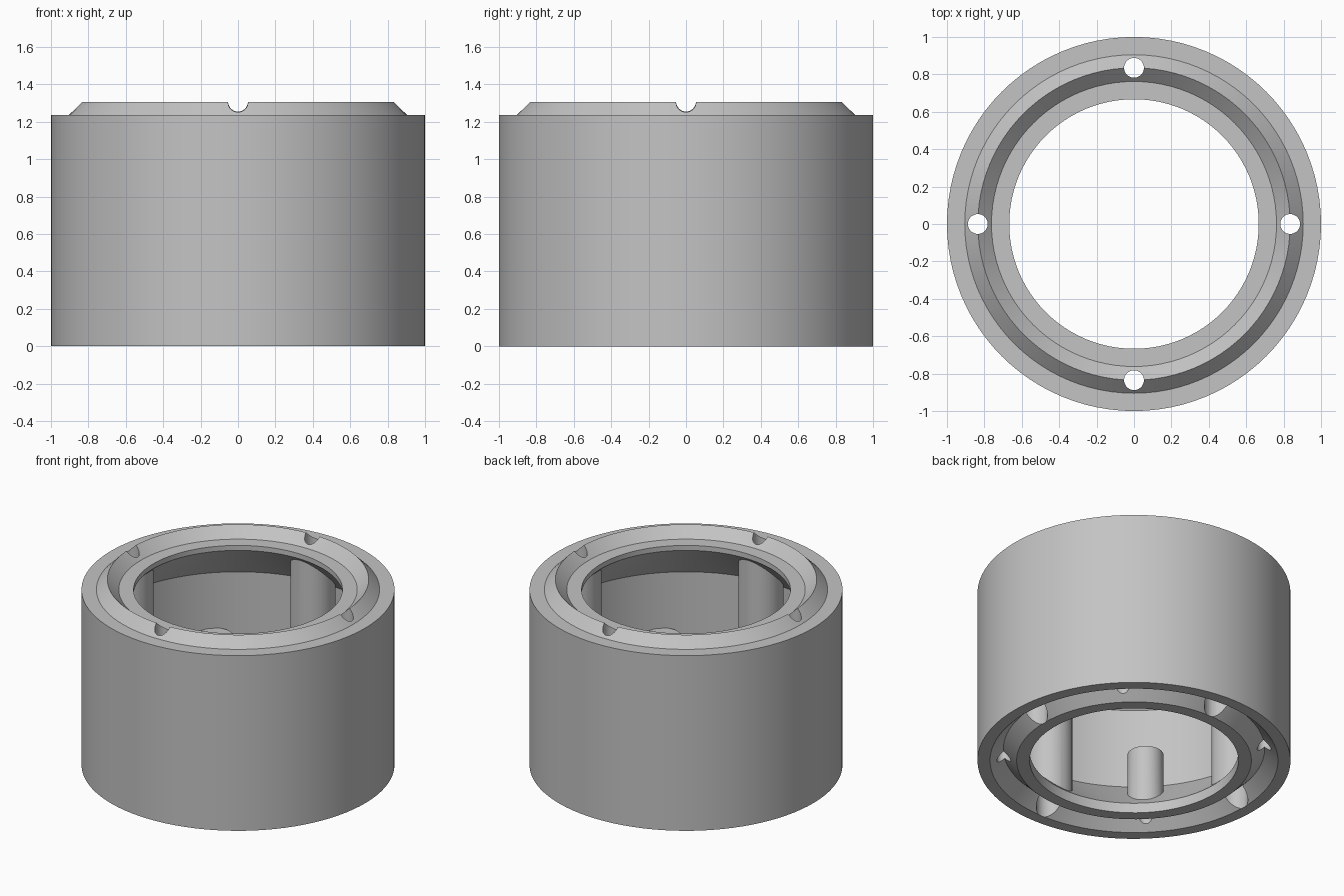
import bpy
import bmesh
from math import cos, sin, pi

if "Cube" in bpy.data.objects:
    bpy.data.objects.remove(bpy.data.objects["Cube"])

BOLT_R = 0.835           # radius of the bolt circle, ridge and groove
OPENING, WALL = 0.667, 0.95
RIM = 1.235              # height of the flat top


def lathe(name, profile, segs, centres=((0, 0),), closed=False):
    """Turn an (r, z) profile about z at each centre, capped or closed on itself."""
    bm = bmesh.new()
    for cx, cy in centres:
        rings = [[bm.verts.new((cx + r * cos(2 * pi * i / segs),
                                cy + r * sin(2 * pi * i / segs), z))
                  for i in range(segs)] for r, z in profile]
        pairs = list(zip(rings, rings[1:]))
        if closed:
            pairs.append((rings[-1], rings[0]))
        else:
            bm.faces.new(rings[0])
            bm.faces.new(rings[-1])
        for a, b in pairs:
            for i in range(segs):
                j = (i + 1) % segs
                bm.faces.new((a[i], a[j], b[j], b[i]))
    bmesh.ops.recalc_face_normals(bm, faces=bm.faces)
    mesh = bpy.data.meshes.new(name)
    bm.to_mesh(mesh)
    bm.free()
    obj = bpy.data.objects.new(name, mesh)
    bpy.context.collection.objects.link(obj)
    return obj


def around(radius, offset):
    """Four centres evenly spaced on a circle."""
    return [(radius * cos(offset + k * pi / 2), radius * sin(offset + k * pi / 2))
            for k in range(4)]


# hollow housing: ridge on top, matching groove below, sloped cavity ends
slope = WALL - OPENING
body = lathe("ring_housing", [
    (1, 0), (1, RIM), (0.905, RIM), (BOLT_R, 1.305), (0.762, RIM),
    (OPENING, RIM), (OPENING, 1.2), (WALL, 1.2 - slope),
    (WALL, 0.07 + slope), (OPENING, 0.07), (OPENING, 0),
    (0.75, 0), (BOLT_R, 0.085), (0.92, 0)], 96, closed=True)

# full-height bolt posts, and short posts on the diagonals
tall_spots, short_spots = around(BOLT_R, 0), around(BOLT_R, pi / 4)
tall_posts = lathe("tall_posts", [(0.145, 0.09), (0.145, 1.2)], 32, tall_spots)
short_posts = lathe("short_posts", [(0.115, 0.1), (0.115, 0.525)], 32,
                    around(BOLT_R + 0.005, pi / 4))

# stepped bolt holes, and blind holes in the short posts
bolt_holes = lathe("bolt_holes", [(0.088, -0.1), (0.088, 1.0),
                                  (0.053, 1.0), (0.053, 1.4)], 32, tall_spots)
blind_holes = lathe("blind_holes", [(0.045, -0.1), (0.045, 0.45)], 24, short_spots)

helpers = [(tall_posts, 'UNION'), (short_posts, 'UNION'),
           (bolt_holes, 'DIFFERENCE'), (blind_holes, 'DIFFERENCE')]
for helper, operation in helpers:
    helper.hide_render = True
    mod = body.modifiers.new(helper.name, 'BOOLEAN')
    mod.operation = operation
    mod.solver = 'EXACT'
    mod.object = helper

# bake the result and drop the helpers
bpy.context.view_layer.update()
final = bpy.data.meshes.new_from_object(
    body.evaluated_get(bpy.context.evaluated_depsgraph_get()))
body.modifiers.clear()
body.data = final
for helper, _ in helpers:
    bpy.data.objects.remove(helper)

# plain grey finish
grey = bpy.data.materials.new("light_grey")
grey.use_nodes = True
colour = (0.55, 0.55, 0.55, 1)
grey.diffuse_color = colour
grey.node_tree.nodes["Principled BSDF"].inputs["Base Color"].default_value = colour
final.materials.clear()
final.materials.append(grey)

bpy.ops.object.select_all(action='DESELECT')
body.select_set(True)
bpy.context.view_layer.objects.active = body
bpy.ops.object.shade_smooth_by_angle(angle=pi / 9)
